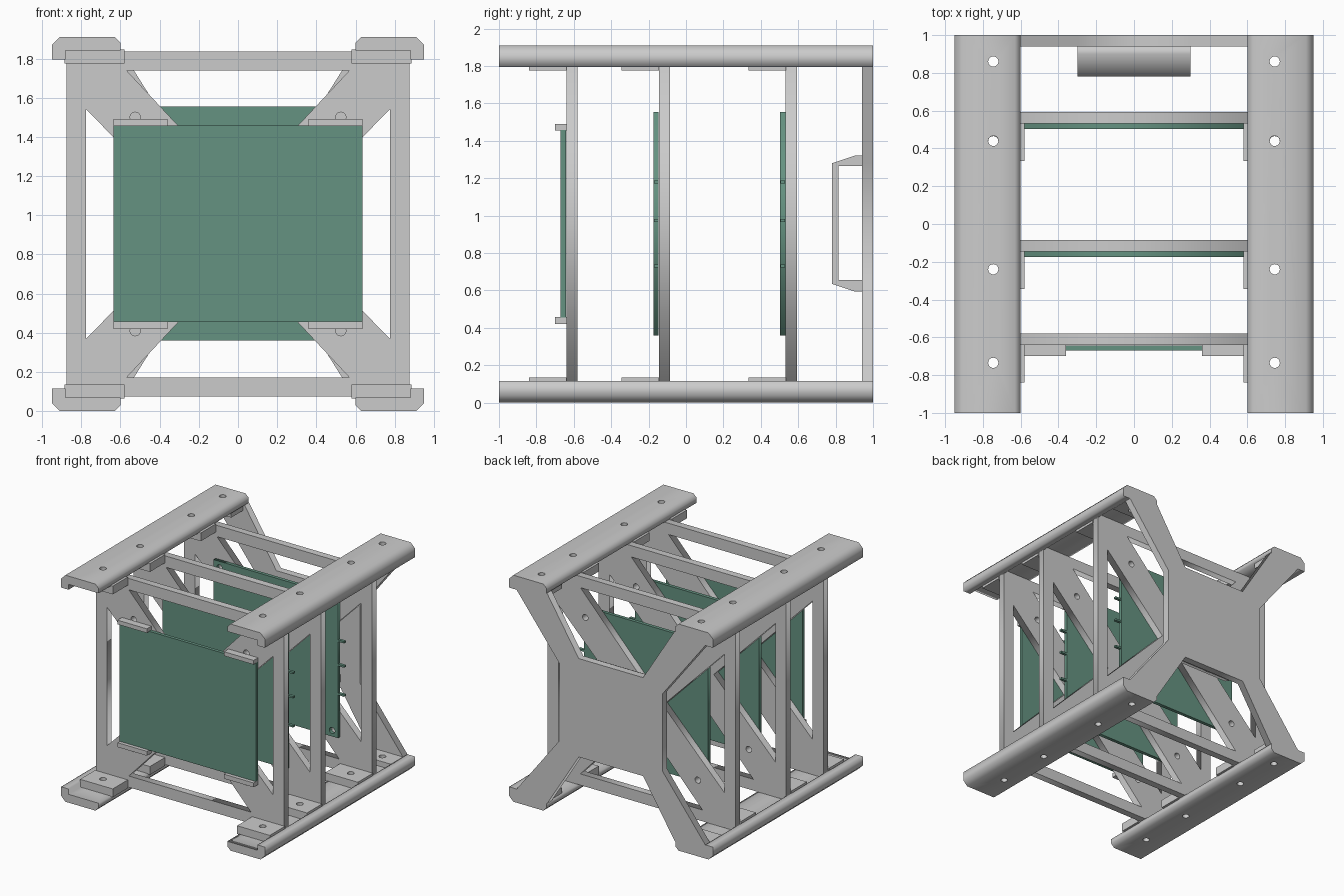
import bpy, bmesh, math

if "Cube" in bpy.data.objects:
    bpy.data.objects.remove(bpy.data.objects["Cube"])

H = 1.91            # overall height; everything mirrors about H / 2
SIGNS = [(sx, top) for sx in (-1, 1) for top in (False, True)]
NAMES = {(-1, False): "left_bottom", (-1, True): "left_top",
         (1, False): "right_bottom", (1, True): "right_top"}

green = bpy.data.materials.new("board_green")
green.diffuse_color = (0.13, 0.29, 0.22, 1)
green.use_nodes = True
green.node_tree.nodes["Principled BSDF"].inputs["Base Color"].default_value = green.diffuse_color


def add(name, bm, mat=None):
    bmesh.ops.recalc_face_normals(bm, faces=bm.faces)
    me = bpy.data.meshes.new(name)
    bm.to_mesh(me)
    bm.free()
    ob = bpy.data.objects.new(name, me)
    bpy.context.collection.objects.link(ob)
    if mat:
        me.materials.append(mat)
    return ob


def extrude(name, loops, lo, hi, axis="Y", mat=None):
    """Extrude an outline with holes: (x, z) along Y, or (y, z) along X."""
    cu = bpy.data.curves.new(name, "CURVE")
    cu.dimensions, cu.fill_mode, cu.extrude = "2D", "BOTH", (hi - lo) / 2
    for loop in loops:
        sp = cu.splines.new("POLY")
        sp.points.add(len(loop) - 1)
        for p, (a, b) in zip(sp.points, loop):
            p.co = (a, b, 0, 1)
        sp.use_cyclic_u = True
    tmp = bpy.data.objects.new("tmp", cu)
    bpy.context.collection.objects.link(tmp)
    dg = bpy.context.evaluated_depsgraph_get()
    me = bpy.data.meshes.new_from_object(tmp.evaluated_get(dg))
    bm = bmesh.new()
    bm.from_mesh(me)
    bpy.data.objects.remove(tmp)
    bpy.data.meshes.remove(me)
    bmesh.ops.remove_doubles(bm, verts=bm.verts, dist=1e-5)
    mid = (lo + hi) / 2
    for v in bm.verts:
        a, b, c = v.co
        v.co = (a, c + mid, b) if axis == "Y" else (c + mid, a, b)
    return add(name, bm, mat)


def box(name, x, y, z, mat=None):
    bm = bmesh.new()
    bmesh.ops.create_cube(bm, size=1)
    for v in bm.verts:
        v.co = [(r[0] + r[1]) / 2 + c * (r[1] - r[0]) for r, c in zip((x, y, z), v.co)]
    return add(name, bm, mat)


def rect(x0, x1, z0, z1):
    return [(x0, z0), (x1, z0), (x1, z1), (x0, z1)]


def circle(x, z, r, n=20):
    return [(x + r * math.cos(i * math.tau / n), z + r * math.sin(i * math.tau / n)) for i in range(n)]


def flip(pts, sx, top):
    return [(sx * x, z if top else H - z) for x, z in pts]


def drill(ob, x, ys, z):
    """Cut vertical screw holes."""
    bm = bmesh.new()
    for y in ys:
        r = bmesh.ops.create_cone(bm, cap_ends=True, segments=20, radius1=0.027, radius2=0.027, depth=0.4)
        bmesh.ops.translate(bm, verts=r["verts"], vec=(x, y, z))
    cutter = add("hole_cutter", bm)
    cutter.hide_render = True
    mod = ob.modifiers.new("holes", "BOOLEAN")
    mod.operation, mod.solver, mod.object = "DIFFERENCE", "EXACT", cutter
    bpy.context.view_layer.objects.active = ob
    bpy.ops.object.modifier_apply(modifier="holes")
    bpy.data.objects.remove(cutter)


def span(s, a, b):
    return tuple(sorted((s * a, s * b)))


# Corner rails: chamfered plate with an outer lip
rail = [(0.60, 1.84), (0.60, 1.88), (0.63, 1.91), (0.91, 1.91), (0.95, 1.87),
        (0.95, 1.795), (0.88, 1.795), (0.88, 1.84)]
for key in SIGNS:
    ob = extrude("rail_" + NAMES[key], [flip(rail, *key)], -1, 1)
    drill(ob, key[0] * 0.745, (0.86, 0.44, -0.24, -0.735), H - 0.04 if key[1] else 0.04)

# Cross-braced frames with screw tabs at the corners
holes = [circle(sx * 0.525, z, 0.026) for sx in (-1, 1) for z in (0.41, 1.50)]
top_gap = [(-0.57, 1.74), (0, 1.13), (0.57, 1.74)]
side_gap = [(0.775, 1.54), (0.2, H / 2), (0.775, H - 1.54)]
frame = [rect(-0.875, 0.875, 0.075, 1.835), top_gap, flip(top_gap, 1, False),
         side_gap, flip(side_gap, -1, True)] + holes
for label, y in (("front", -0.64), ("middle", -0.145), ("rear", 0.533)):
    extrude("frame_" + label, frame, y, y + 0.06)
    for sx, top in SIGNS:
        z = (1.775, 1.845) if top else (H - 1.845, H - 1.775)
        tab = box(f"tab_{label}_{NAMES[sx, top]}", span(sx, 0.58, 0.885), (y - 0.20, y + 0.001), z)
        drill(tab, sx * 0.745, (y - 0.095,), z[0])

# Back plate: solid centre with four arms reaching the rails
arm = [(0.30, 1.37), (0.595, 1.84), (0.88, 1.84), (0.88, 1.795), (0.48, 1.28)]
outline = (arm + flip(arm, 1, False)[::-1] + flip(arm, -1, False) + flip(arm, -1, True)[::-1])
extrude("back_plate", [outline], 0.94, 1.0)
for sx, top in SIGNS:
    z = (1.795, 1.845) if top else (H - 1.845, H - 1.795)
    tab = box("tab_back_" + NAMES[sx, top], span(sx, 0.61, 0.88), (0.78, 0.941), z)
    drill(tab, sx * 0.745, (0.86,), z[0])

# Bracket on the inside of the back plate
bracket = [(0.941, 1.32), (0.90, 1.32), (0.78, 1.28), (0.78, 0.635), (0.90, 0.595), (0.941, 0.595),
           (0.941, 0.655), (0.815, 0.655), (0.815, 1.265), (0.941, 1.265)]
extrude("battery_bracket", [bracket], -0.3, 0.3, "X")

# Front board and its four clips
box("front_board", (-0.635, 0.635), (-0.67, -0.642), (0.455, 1.458), green)
for sx, top in SIGNS:
    box("board_clip_" + NAMES[sx, top], span(sx, 0.36, 0.635), (-0.70, -0.638),
        (1.455, 1.49) if top else (0.42, 0.457))

# Inner boards with mounting holes and edge pins on the right
for label, y in (("middle", -0.175), ("rear", 0.503)):
    extrude("board_" + label, [rect(-0.58, 0.58, 0.36, 1.555)] + holes, y, y + 0.029, mat=green)
    for i, z in enumerate((0.73, 0.975, 1.18)):
        box(f"board_pin_{label}_{i + 1}", (0.579, 0.635), (y + 0.003, y + 0.027), (z - 0.008, z + 0.008), green)
